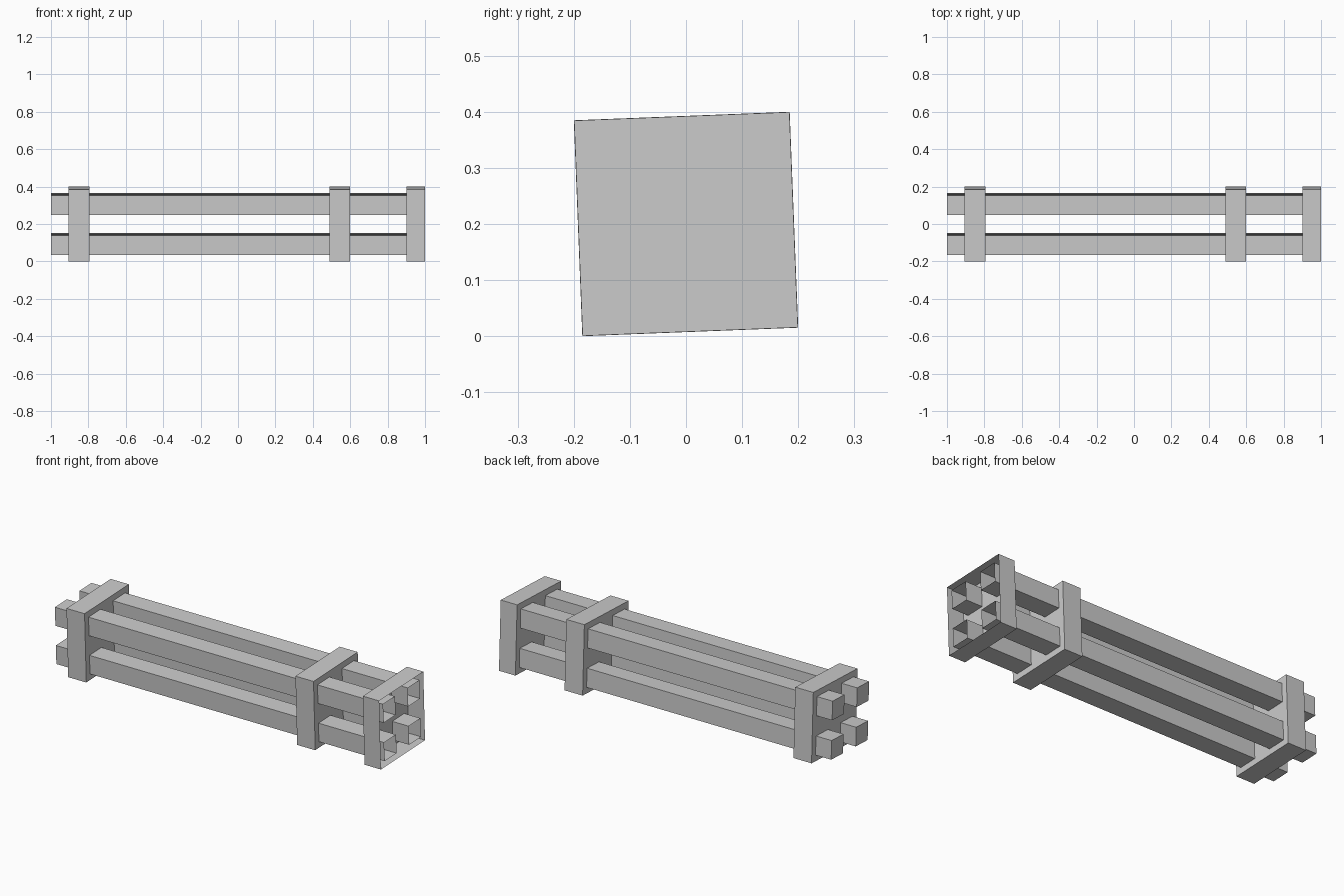
import bpy, bmesh, math
from mathutils import Matrix

if "Cube" in bpy.data.objects:
    bpy.data.objects.remove(bpy.data.objects["Cube"])

# Whole bundle is rolled slightly about its long axis
ROLL = (Matrix.Translation((0, 0, 0.2))
        @ Matrix.Rotation(math.radians(2.25), 4, 'X'))


def box(name, x0, x1, size, y=0.0, z=0.0, open_end=False):
    bm = bmesh.new()
    bmesh.ops.create_cube(bm, size=1)
    if open_end:
        end = [f for f in bm.faces if f.normal.x > 0.9]
        bmesh.ops.delete(bm, geom=end, context='FACES_ONLY')
    bmesh.ops.scale(bm, vec=(x1 - x0, size, size), verts=bm.verts)
    bmesh.ops.translate(bm, vec=((x0 + x1) / 2, y, z), verts=bm.verts)
    bm.transform(ROLL)
    mesh = bpy.data.meshes.new(name)
    bm.to_mesh(mesh)
    bm.free()
    obj = bpy.data.objects.new(name, mesh)
    bpy.context.collection.objects.link(obj)
    return obj


# Four long square bars, closed at the left end and open at the right
for row, z in (("lower", -0.107), ("upper", 0.107)):
    for side, y in (("front", -0.107), ("back", 0.107)):
        box(f"{row}_{side}_bar", -1.0, 1.0, 0.104, y, z, open_end=True)

# Solid collars around the bars
box("left_collar", -0.905, -0.795, 0.385)
box("middle_collar", 0.49, 0.60, 0.385)

# Open-faced collar at the right end
box("end_collar", 0.90, 1.0, 0.384, open_end=True)
